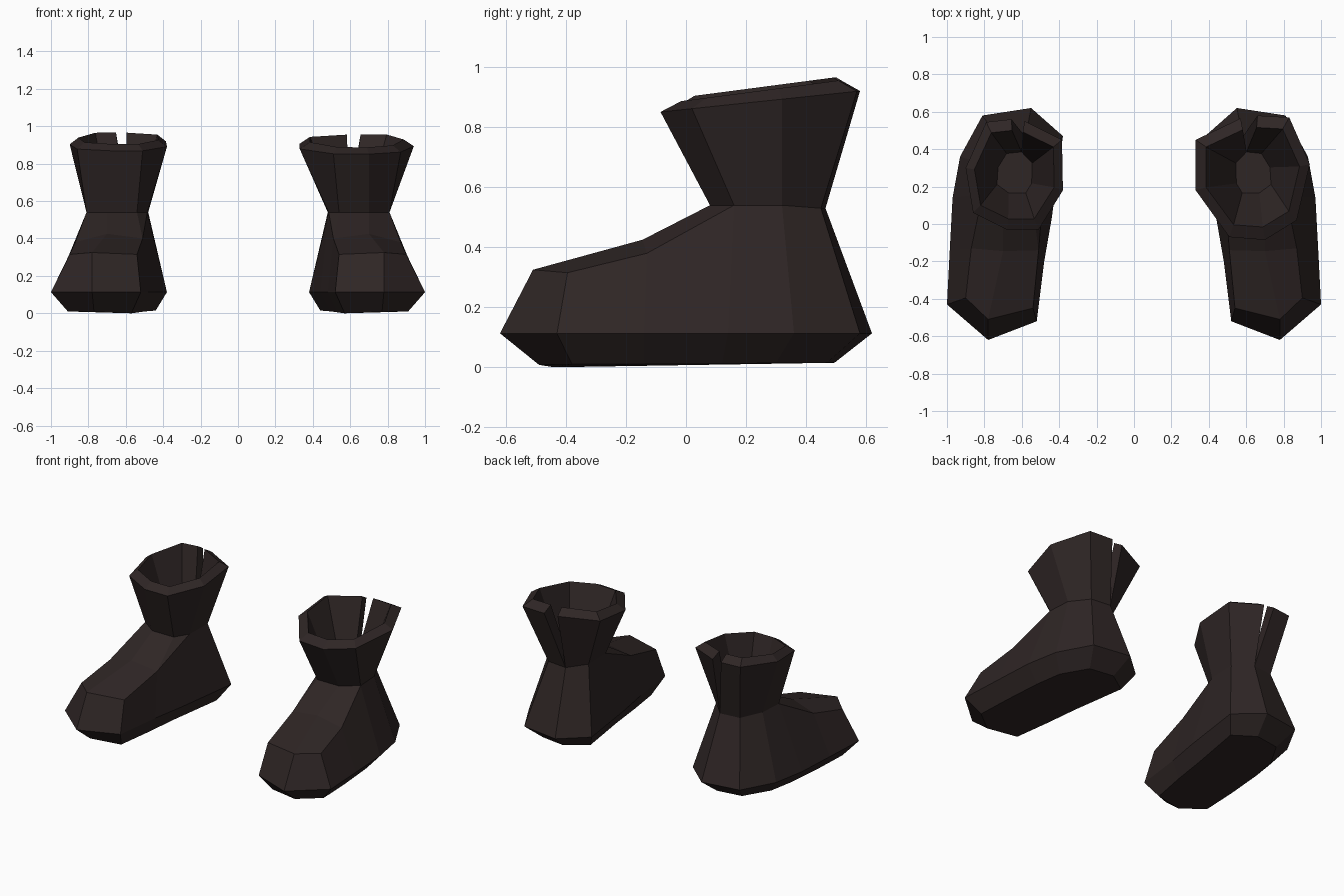
import bpy, bmesh

if "Cube" in bpy.data.objects:
    bpy.data.objects.remove(bpy.data.objects["Cube"])

leather = bpy.data.materials.new("dark_brown_leather")
leather.diffuse_color = (0.028, 0.019, 0.0185, 1)
leather.use_nodes = True
leather.node_tree.nodes["Principled BSDF"].inputs["Base Color"].default_value = leather.diffuse_color

# Rings run from the toe tip along the outer side, round the heel and back inside
SOLE = [(.77, -.49, .008), (.91, -.38, .01), (.90, -.14, .01), (.88, .12, .012),
        (.85, .30, .014), (.75, .47, .015), (.58, .495, .015), (.44, .40, .015),
        (.50, .03, .01), (.53, -.20, .006), (.57, -.44, 0)]
WELT = [(.78, -.62), (1.0, -.43), (.985, -.14), (.97, .14), (.93, .36), (.81, .58),
        (.55, .62), (.38, .47), (.44, .03), (.48, -.20), (.52, -.52)]
UPPER = [(.78, -.51, .325), (.90, -.395, .315), (.87, -.13, .38), (.81, .16, .54),
         (.80, .32, .54), (.72, .45, .53), (.58, .465, .53), (.48, .36, .54),
         (.485, .17, .54), (.51, -.14, .40), (.54, -.45, .315)]
# Instep point and the two points at the front of the ankle
INSTEP, FRONT_IN, FRONT_OUT = (.70, -.145, .425), (.54, .08, .54), (.70, .08, .54)

# Cuff rim outlines, from one side of the back slit round to the other
RIM_RIGHT = [(.57, .565), (.33, .45), (.33, .18), (.51, -.07), (.70, -.085),
             (.87, .02), (.94, .32), (.83, .57), (.66, .58)]
RIM_LEFT = [(.585, .55), (.385, .45), (.38, .18), (.51, -.03), (.68, -.03),
            (.86, .06), (.90, .30), (.79, .545), (.655, .56)]


def finish(name, bm, side):
    for v in bm.verts:
        v.co.x *= side
    bmesh.ops.remove_doubles(bm, verts=bm.verts, dist=1e-5)
    bmesh.ops.recalc_face_normals(bm, faces=bm.faces)
    mesh = bpy.data.meshes.new(name)
    bm.to_mesh(mesh)
    bm.free()
    mesh.materials.append(leather)
    bpy.context.collection.objects.link(bpy.data.objects.new(name, mesh))


def ring(bm, points):
    return [bm.verts.new(p) for p in points]


def bridge(bm, a, b, closed):
    n = len(a)
    for i in range(n if closed else n - 1):
        j = (i + 1) % n
        bm.faces.new((a[i], a[j], b[j], b[i]))


def foot(name, side):
    bm = bmesh.new()
    sole = ring(bm, SOLE)
    welt = ring(bm, [(x, y, .113) for x, y in WELT])
    up = ring(bm, UPPER)
    mid, f_in, f_out = ring(bm, [INSTEP, FRONT_IN, FRONT_OUT])
    bm.faces.new(sole)
    bridge(bm, sole, welt, True)
    bridge(bm, welt, up, True)
    # toe top and instep
    for f in ((up[0], up[1], up[2], mid), (mid, up[2], up[3], f_out),
              (up[10], up[0], mid, up[9]), (up[9], mid, f_out, f_in),
              (up[9], f_in, up[8])):
        bm.faces.new(f)
    finish(name, bm, side)


def cuff(name, side, rim, lift):
    bm = bmesh.new()
    ankle = [UPPER[6], UPPER[7], UPPER[8], FRONT_IN, FRONT_OUT,
             UPPER[3], UPPER[4], UPPER[5], UPPER[6]]
    cx = (min(p[0] for p in rim) + max(p[0] for p in rim)) / 2
    height = lambda y: .86 + lift + .105 * y
    base = ring(bm, ankle)
    outer = ring(bm, [(x, y, height(y)) for x, y in rim])
    inner = ring(bm, [(cx + (x - cx) * .82, .26 + (y - .26) * .8, height(y) + .036)
                      for x, y in rim])
    floor = ring(bm, [(.63 + (x - .63) * .57, .28 + (y - .28) * .57, .53)
                      for x, y, z in ankle])
    bridge(bm, base, outer, False)
    bridge(bm, outer, inner, False)
    bridge(bm, inner, floor, False)
    # walls of the slit, then the inside floor
    for k in (0, -1):
        bm.faces.new((base[k], outer[k], inner[k], floor[k]))
    bm.faces.new(floor[:-1])
    finish(name, bm, side)


for label, side, rim, lift in (("right", 1, RIM_RIGHT, 0), ("left", -1, RIM_LEFT, .012)):
    foot(label + "_boot_foot", side)
    cuff(label + "_boot_cuff", side, rim, lift)
